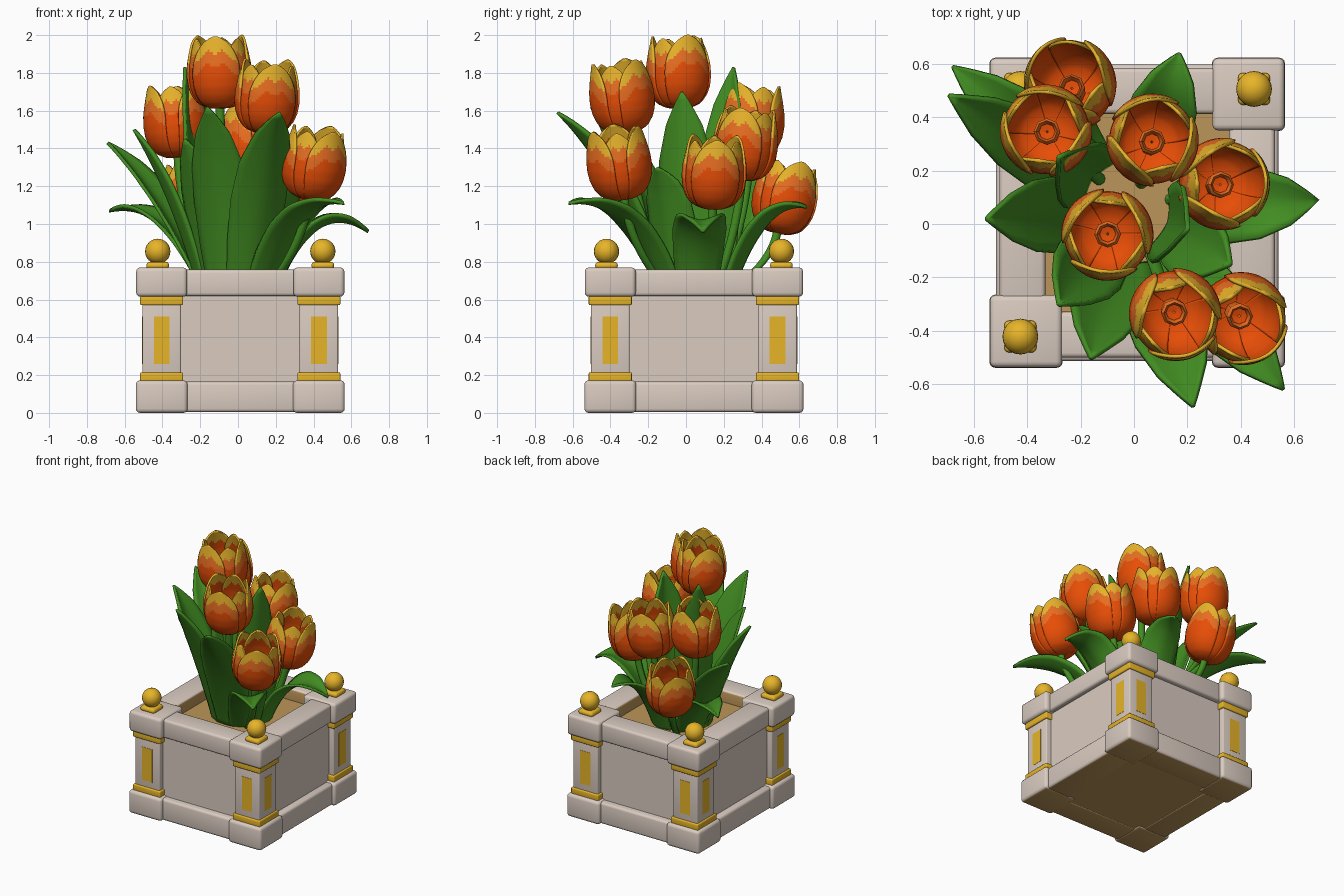
import bpy, bmesh, math
from mathutils import Vector, Quaternion

if "Cube" in bpy.data.objects:
    bpy.data.objects.remove(bpy.data.objects["Cube"])


def mat(name, c):
    m = bpy.data.materials.new(name)
    m.diffuse_color = (*c, 1)
    m.use_nodes = True
    m.node_tree.nodes["Principled BSDF"].inputs["Base Color"].default_value = m.diffuse_color
    return m


STONE = mat("stone", (0.70, 0.60, 0.53))
GOLD = mat("gold", (0.80, 0.46, 0.022))
SOIL = mat("tan_soil", (0.50, 0.30, 0.10))
GREEN = mat("leaf_green", (0.055, 0.27, 0.016))
RED = mat("petal_red_orange", (0.80, 0.075, 0.002))
ORANGE = mat("petal_orange", (0.83, 0.16, 0.016))
YELLOW = mat("petal_yellow", (0.80, 0.45, 0.025))

CX, CY = 0.012, 0.042      # planter centre
HX, HY = 0.553, 0.58       # planter half sizes


def finish(name, bm, mats, angle=50):
    me = bpy.data.meshes.new(name)
    bm.to_mesh(me)
    bm.free()
    for m in mats:
        me.materials.append(m)
    me.shade_smooth()
    me.set_sharp_from_angle(angle=math.radians(angle))
    ob = bpy.data.objects.new(name, me)
    bpy.context.collection.objects.link(ob)
    return ob


def box(name, lo, hi, m, bevel=0.0, rule=None):
    """Box from corner to corner; rule(normal) marks faces that turn tan."""
    bm = bmesh.new()
    bmesh.ops.create_cube(bm, size=1)
    lo, hi = Vector(lo), Vector(hi)
    for v in bm.verts:
        v.co = Vector([(lo[i] + hi[i]) / 2 + v.co[i] * (hi[i] - lo[i]) for i in range(3)])
    if bevel:
        bmesh.ops.bevel(bm, geom=bm.edges[:], offset=bevel, segments=3, profile=0.5, affect='EDGES')
    bm.normal_update()
    if rule:
        for f in bm.faces:
            f.material_index = 1 if rule(f.normal) else 0
    return finish(name, bm, [m, SOIL])


def cbox(name, x, y, h, z0, z1, m, bevel=0.0, rule=None):
    return box(name, (x - h, y - h, z0), (x + h, y + h, z1), m, bevel, rule)


def interp(pts, t):
    for a, b in zip(pts, pts[1:]):
        if t <= b[0]:
            k = (t - a[0]) / (b[0] - a[0])
            return [p + (q - p) * k for p, q in zip(a, b)]
    return list(pts[-1])


def grid(bm, fn, nu, nv, colour=lambda u, v: 0):
    rows = [[bm.verts.new(fn(2 * i / nu - 1, j / nv)) for i in range(nu + 1)] for j in range(nv + 1)]
    for j in range(nv):
        for i in range(nu):
            f = bm.faces.new((rows[j][i], rows[j][i + 1], rows[j + 1][i + 1], rows[j + 1][i]))
            f.material_index = colour(2 * (i + 0.5) / nu - 1, (j + 0.5) / nv)


def under(n):
    return n.z < -0.9


# Corner posts with gold bands, panels and ball finials
for sx in (-1, 1):
    for sy in (-1, 1):
        tag = ("left" if sx < 0 else "right") + ("_front" if sy < 0 else "_back")
        x, y = CX + sx * (HX - 0.137), CY + sy * (HY - 0.137)
        cbox("post_base_" + tag, x, y, 0.137, 0, 0.172, STONE, 0.022, under)
        cbox("post_cap_" + tag, x, y, 0.135, 0.615, 0.77, STONE, 0.022)
        cbox("post_shaft_" + tag, x, y, 0.102, 0.15, 0.63, STONE, 0.008)
        cbox("post_band_low_" + tag, x, y, 0.114, 0.165, 0.215, GOLD, 0.008)
        cbox("post_band_high_" + tag, x, y, 0.114, 0.57, 0.62, GOLD, 0.008)
        px, py = x + sx * 0.1, y + sy * 0.1
        box("post_panel_x_" + tag, (px - 0.004, y - 0.042, 0.26), (px + 0.004, y + 0.042, 0.51), GOLD)
        box("post_panel_y_" + tag, (x - 0.042, py - 0.004, 0.26), (x + 0.042, py + 0.004, 0.51), GOLD)
        fx, fy = CX + sx * 0.437, CY + sy * 0.463
        cbox("finial_foot_" + tag, fx, fy, 0.06, 0.76, 0.80, GOLD, 0.018)
        bm = bmesh.new()
        bmesh.ops.create_uvsphere(bm, u_segments=20, v_segments=12, radius=0.067)
        bmesh.ops.translate(bm, vec=(fx, fy, 0.855), verts=bm.verts)
        finish("finial_ball_" + tag, bm, [GOLD])

# Rails and recessed wall panels on all four sides
for s in (-1, 1):
    for axis in (0, 1):
        c, half = ((CX, CY), (HX, HY))
        o = 1 - axis
        name = ("left_right", "front_back")[axis] + ("_a" if s < 0 else "_b")

        def slab(label, outer, inner, z0, z1, bevel, rule=None):
            lo, hi = [0, 0, z0], [0, 0, z1]
            e = sorted((c[axis] + s * (half[axis] - outer), c[axis] + s * (half[axis] - inner)))
            lo[axis], hi[axis] = e
            lo[o], hi[o] = c[o] - half[o] + 0.2, c[o] + half[o] - 0.2
            box(label + "_" + name, lo, hi, STONE, bevel, rule)

        slab("base_rail", 0.025, 0.22, 0.004, 0.165, 0.018, under)
        slab("wall", 0.075, 0.20, 0.14, 0.64, 0)
        slab("top_rail", 0.038, 0.21, 0.618, 0.758, 0.018, lambda n: n[axis] * s < -0.9)

# Soil and underside
box("soil", (CX - 0.36, CY - 0.39, 0.2), (CX + 0.36, CY + 0.39, 0.67), SOIL)
box("underside", (CX - 0.38, CY - 0.41, 0.008), (CX + 0.38, CY + 0.41, 0.1), SOIL)

# Leaves: tip x, y, z, half width, rise (height of the bend relative to the tip)
LEAVES = [
    (-0.68, 0.59, 1.07, 0.12, 1.20), (-0.69, 0.48, 1.43, 0.13, 0.68),
    (-0.55, 0.02, 1.50, 0.14, 0.65), (-0.28, 0.25, 1.83, 0.14, 0.60),
    (0.17, 0.64, 1.09, 0.13, 1.15), (0.69, 0.09, 0.96, 0.14, 1.70),
    (0.36, -0.15, 1.30, 0.14, 0.75), (0.22, -0.68, 1.59, 0.15, 0.72),
    (0.56, -0.62, 1.11, 0.13, 1.15), (-0.16, -0.50, 1.62, 0.15, 0.65),
    (-0.28, -0.30, 1.45, 0.14, 0.62), (0.20, -0.02, 1.70, 0.16, 0.60),
]
WIDTH = [(0, 0.75), (0.2, 0.92), (0.4, 1.0), (0.6, 0.93), (0.8, 0.62), (0.93, 0.25), (1, 0.02)]
for k, (tx, ty, tz, hw, rise) in enumerate(LEAVES):
    tip = Vector((tx, ty, tz))
    out = Vector((tx, ty - 0.05, 0)).normalized()
    base = Vector((0, 0.05, 0.64)) + out * min(0.19, 0.6 * math.hypot(tx, ty - 0.05))
    span = tip - base
    ctrl = base + Vector((span.x * 0.42, span.y * 0.42, span.z * rise))
    side = Vector((-out.y, out.x, 0))

    def leaf(u, v):
        p = base * (1 - v) ** 2 + ctrl * 2 * v * (1 - v) + tip * v * v
        tan = ((ctrl - base) * (1 - v) + (tip - ctrl) * v).normalized()
        w = hw * interp(WIDTH, v)[1]
        inward = tan.cross(side).normalized()
        return p + side * (u * w) + inward * (w * 0.32 * (abs(u) ** 1.5 - 0.3))

    bm = bmesh.new()
    grid(bm, leaf, 8, 20)
    ob = finish("leaf_%d" % (k + 1), bm, [GREEN], 80)
    sol = ob.modifiers.new("thickness", 'SOLIDIFY')
    sol.thickness, sol.offset = 0.018, 0

# Tulips: centre x, y, bottom z, lean in degrees
TULIPS = [
    (-0.10, -0.04, 1.61, 2), (0.155, -0.34, 1.48, 8), (0.405, -0.355, 1.13, 11),
    (-0.33, 0.35, 1.35, 5), (0.07, 0.315, 1.23, 6), (0.335, 0.15, 1.08, 9),
    (-0.24, 0.525, 0.95, 13),
]
CUP = [(0, 0.012, 0), (0.08, 0.07, 0.006), (0.16, 0.118, 0.03), (0.26, 0.15, 0.075), (0.36, 0.166, 0.12),
       (0.48, 0.173, 0.175), (0.62, 0.17, 0.235), (0.76, 0.159, 0.295), (0.9, 0.146, 0.352), (1, 0.138, 0.388)]


def band(u, v):
    s = v + 0.20 * abs(u) ** 3 * (v > 0.35) + 0.025 * math.cos(u * 9)
    return 0 if s < 0.62 else (1 if s < 0.79 else 2)


for k, (x, y, z, lean) in enumerate(TULIPS):
    out = Vector((x + 0.03, y - 0.05, 0)).normalized()
    q = Quaternion(Vector((0, 0, 1)).cross(out), math.radians(lean))
    foot = Vector((x, y, z)) - out * math.sin(math.radians(lean)) * 0.2

    # Six overlapping petals
    bm = bmesh.new()
    for i in range(6):
        outer = i % 2 == 0

        def petal(u, v):
            _, r, h = interp(CUP, v)
            t = max(0, (v - 0.5) / 0.5)
            w = math.radians(48 if outer else 38) * max(0.08, (1 - t ** 2.4) ** 0.65)
            a = i * math.pi / 3 + 0.4 + k * 0.35 + u * w
            r *= 1.0 if outer else 0.94
            h *= 1.0 if outer else 0.96
            return foot + q @ Vector((r * math.cos(a), r * math.sin(a), h))

        grid(bm, petal, 20, 28, band)
    ob = finish("tulip_petals_%d" % (k + 1), bm, [RED, ORANGE, YELLOW, RED, RED, YELLOW], 80)
    sol = ob.modifiers.new("thickness", 'SOLIDIFY')
    sol.thickness, sol.offset, sol.material_offset = 0.013, -1, 3

    # Pistil in the middle of the cup
    bm = bmesh.new()
    PISTIL = [(0, 0.042, 0.02), (0.35, 0.05, 0.13), (0.6, 0.04, 0.145), (0.8, 0.03, 0.12), (1, 0.004, 0.115)]

    def pistil(u, v):
        _, r, h = interp(PISTIL, v)
        return foot + q @ Vector((r * math.cos(u * math.pi), r * math.sin(u * math.pi), h))

    grid(bm, pistil, 8, 20, lambda u, v: 1 if v > 0.75 else 0)
    finish("tulip_pistil_%d" % (k + 1), bm, [ORANGE, RED])

    # Curved stem
    root = Vector((x * 0.35, 0.05 + (y - 0.05) * 0.35, 0.64))
    bend = foot - (q @ Vector((0, 0, 1))) * (z - 0.64) * 0.55

    def stem(u, v):
        p = root * (1 - v) ** 2 + bend * 2 * v * (1 - v) + (foot + Vector((0, 0, 0.01))) * v * v
        return p + Vector((math.cos(u * math.pi), math.sin(u * math.pi), 0)) * 0.024

    bm = bmesh.new()
    grid(bm, stem, 10, 12)
    finish("tulip_stem_%d" % (k + 1), bm, [GREEN])
